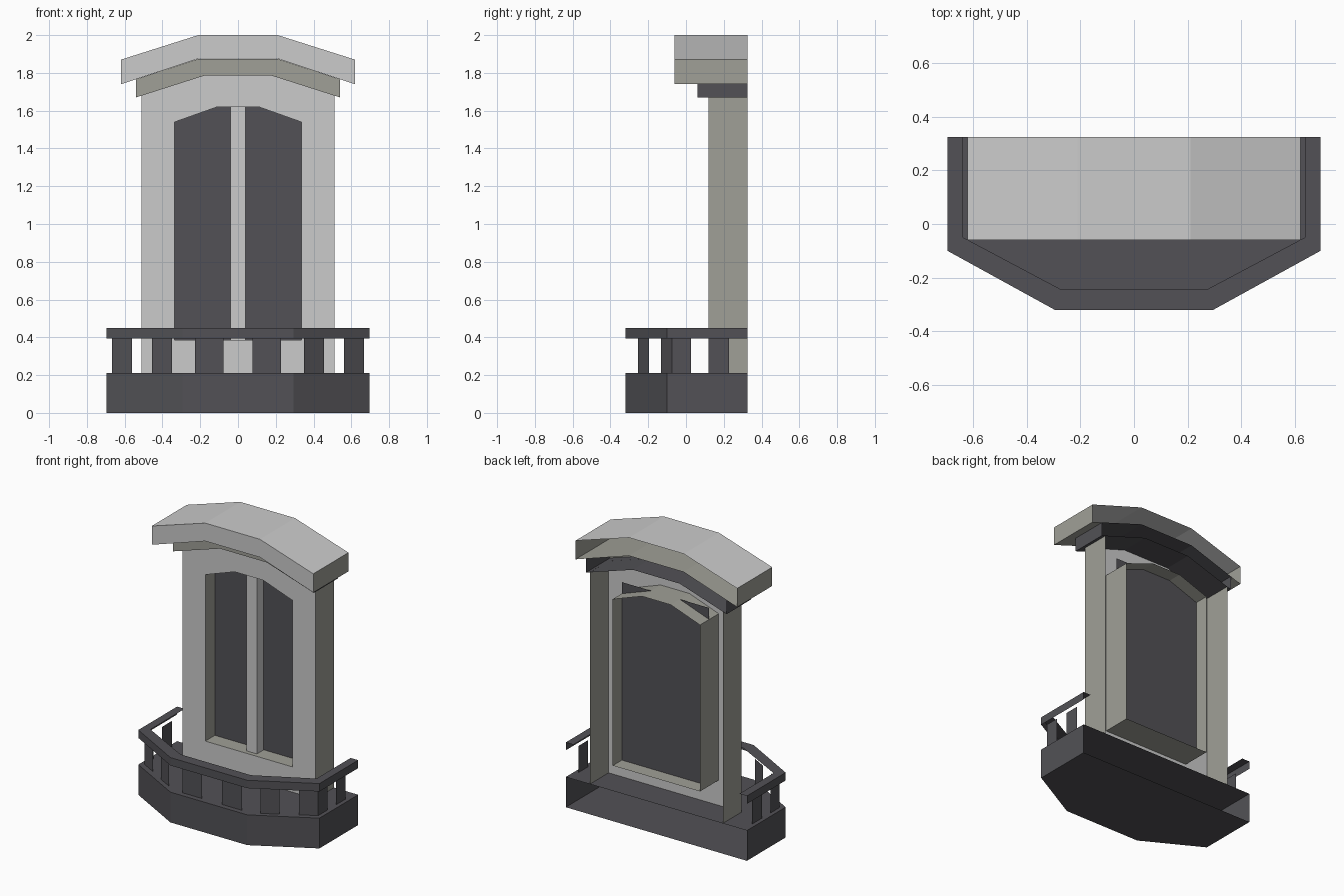
import bpy, bmesh
from mathutils import Vector

if "Cube" in bpy.data.objects:
    bpy.data.objects.remove(bpy.data.objects["Cube"])


def material(name, rgb):
    m = bpy.data.materials.new(name)
    m.diffuse_color = (*rgb, 1)
    m.use_nodes = True
    m.node_tree.nodes["Principled BSDF"].inputs["Base Color"].default_value = m.diffuse_color
    return m


LIGHT = material("light stone", (0.60, 0.60, 0.60))
BEIGE = material("beige stone", (0.35, 0.35, 0.31))
DARK = material("dark grey", (0.085, 0.083, 0.093))
BACK = 0.325


def build(name, faces, mats, rule=None, fix=True, flip=False):
    """Make an object from polygons; rule(normal) picks the material slot."""
    bm = bmesh.new()
    for f in faces:
        bm.faces.new([bm.verts.new(p) for p in f])
    bmesh.ops.remove_doubles(bm, verts=bm.verts, dist=1e-5)
    if fix:
        bmesh.ops.recalc_face_normals(bm, faces=bm.faces)
    if flip:
        bmesh.ops.reverse_faces(bm, faces=bm.faces)
    bm.normal_update()
    for f in bm.faces:
        f.material_index = rule(f.normal) if rule else 0
    me = bpy.data.meshes.new(name)
    bm.to_mesh(me)
    bm.free()
    for m in mats:
        me.materials.append(m)
    ob = bpy.data.objects.new(name, me)
    bpy.context.collection.objects.link(ob)
    return ob


def ribbon(a, b, closed=False):
    """Quads joining two matching point rows."""
    n = len(a)
    return [[a[i], a[(i + 1) % n], b[(i + 1) % n], b[i]] for i in range(n if closed else n - 1)]


def mirrored(half):
    """Complete a symmetric row of points from its +x half."""
    return half + [(-p[0], *p[1:]) for p in reversed(half)]


def at_y(profile, y):
    return [(x, y, z) for x, z in profile]


def at_z(plan, z):
    return [(x, y, z) for x, y in plan]


# Balcony base, open at the wall side
plan = mirrored([(0.695, BACK), (0.695, -0.10), (0.295, -0.32)])
low, high = at_z(plan, 0), at_z(plan, 0.21)
build("balcony_base", ribbon(low, high) + [low, high], [DARK])

# Handrail: outer band and flat top
inner = mirrored([(0.637, BACK), (0.637, -0.05), (0.27, -0.245)])
rail_top = at_z(plan, 0.45)
build("handrail", ribbon(at_z(plan, 0.395), rail_top) + ribbon(rail_top, at_z(inner, 0.45)), [DARK])

# Flat balusters set in along the rail
slats = []
for path in ([(0.667, 0.227), (0.667, 0.12)],
             [(0.667, 0.026), (0.667, -0.074), (0.56, -0.133)],
             [(0.455, -0.197), (0.35, -0.254)],
             [(0.228, -0.284), (0.076, -0.284)]):
    for s in (1, -1):
        row = [(s * x, y) for x, y in path][::s]
        slats += ribbon(at_z(row, 0.395), at_z(row, 0.21))
build("balusters", slats, [DARK], fix=False, flip=True)

# Wall with arched opening and side returns
wall = mirrored([(0.51, 0.21), (0.51, 1.68), (0.18, 1.785)])
hole = mirrored([(0.335, 0.385), (0.335, 1.54), (0.11, 1.62)])
front = ribbon(at_y(wall, 0.12), at_y(hole, 0.12), closed=True)
sides = [[(x, 0.12, 0.21), (x, BACK, 0.21), (x, BACK, 1.68), (x, 0.12, 1.68)] for x in (-0.51, 0.51)]
build("wall", front + sides, [LIGHT, BEIGE], lambda n: int(abs(n.y) < 0.5))

# Window reveal, facing into the opening
build("window_reveal", ribbon(at_y(hole, 0.12), at_y(hole, BACK), closed=True), [BEIGE], flip=True)

# Glass panel and central mullion
build("glass", [[(-0.335, 0.225, 0.385), (0.335, 0.225, 0.385),
                 (0.335, 0.225, 1.62), (-0.335, 0.225, 1.62)]], [DARK], fix=False)
bar = [(-0.04, 0.225), (-0.04, 0.15), (0.04, 0.15), (0.04, 0.225)]
build("mullion", ribbon(at_z(bar, 0.385), at_z(bar, 1.62)), [LIGHT], fix=False)


# Arched mouldings, open at the back
def moulding(name, top, bottom, y, mats, rule):
    t, b = mirrored(top), mirrored(bottom)
    loop = t + b[::-1]
    faces = ribbon(at_y(t, y), at_y(b, y)) + ribbon(at_y(loop, y), at_y(loop, BACK), closed=True)
    build(name, faces, mats, rule)


moulding("cornice", [(0.54, 1.766), (0.21, 1.874)], [(0.54, 1.67), (0.18, 1.785)],
         0.06, [BEIGE, DARK], lambda n: int(n.y > -0.5))
moulding("roof", [(0.62, 1.87), (0.21, 2.0)], [(0.62, 1.74), (0.21, 1.875)],
         -0.06, [LIGHT, BEIGE], lambda n: int(n.y > -0.5 and n.z < 0.5))
